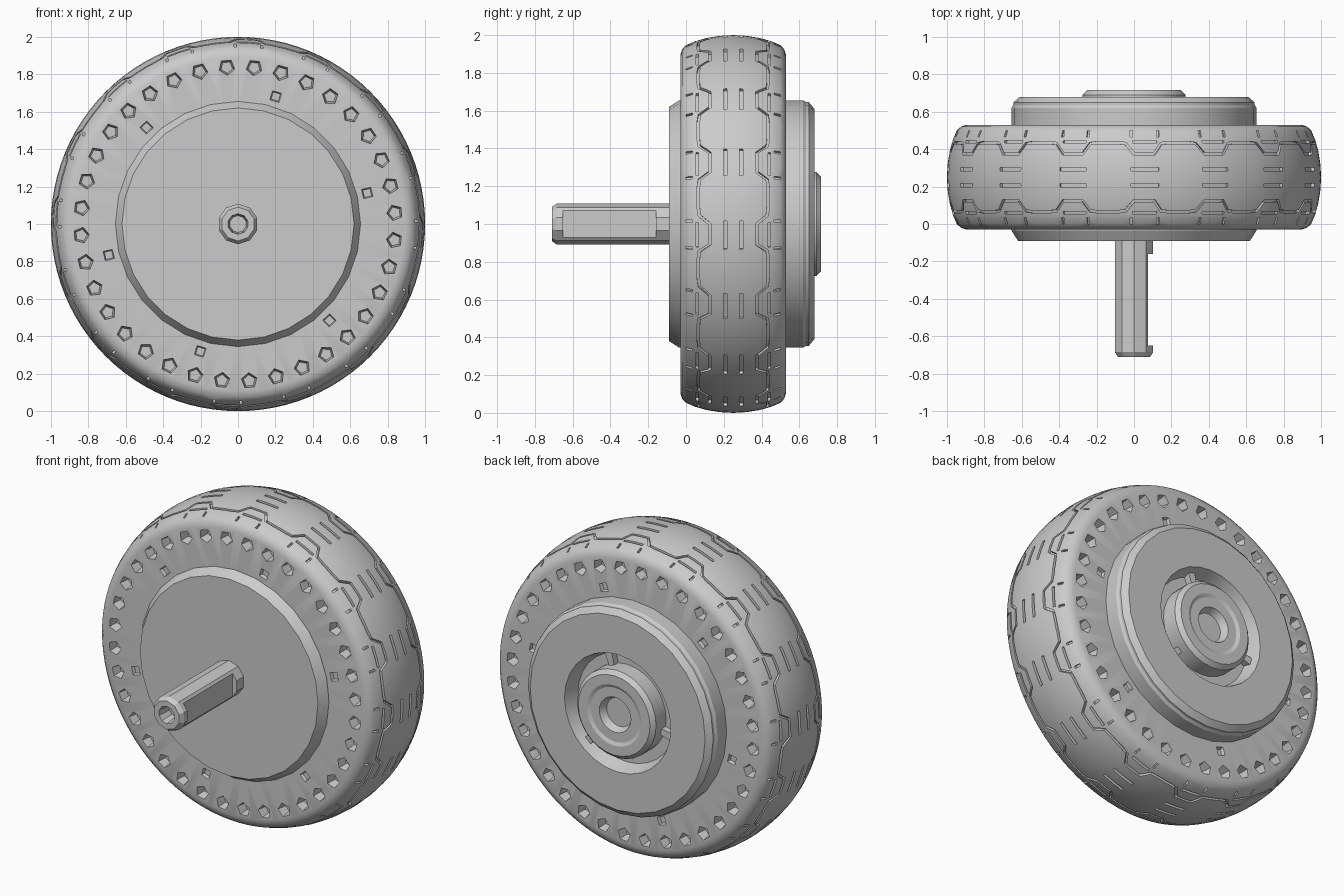
import bpy, bmesh, math
from mathutils import Vector

if "Cube" in bpy.data.objects:
    bpy.data.objects.remove(bpy.data.objects["Cube"])

MID_Y = 0.25
grey = bpy.data.materials.new("light grey")
grey.use_nodes = True
grey.diffuse_color = (0.6, 0.6, 0.6, 1)
grey.node_tree.nodes["Principled BSDF"].inputs["Base Color"].default_value = (0.6, 0.6, 0.6, 1)


def polar(r, angle, y):
    """Point around the wheel axis; angle 0 is up, growing towards +x."""
    return Vector((r * math.sin(angle), y, 1 + r * math.cos(angle)))


def finish(name, bm):
    bmesh.ops.recalc_face_normals(bm, faces=bm.faces)
    mesh = bpy.data.meshes.new(name)
    bm.to_mesh(mesh)
    bm.free()
    mesh.materials.append(grey)
    obj = bpy.data.objects.new(name, mesh)
    bpy.context.collection.objects.link(obj)
    return obj


def lathe(name, profile, sides, closed=False, turn=0.0):
    """Revolve (radius, y) points; open profiles get flat end caps."""
    bm = bmesh.new()
    rings = [[bm.verts.new(polar(r, turn + math.tau * i / sides, y)) for i in range(sides)]
             for r, y in profile]
    pairs = list(zip(rings, rings[1:]))
    if closed:
        pairs.append((rings[-1], rings[0]))
    else:
        bm.faces.new(rings[0])
        bm.faces.new(rings[-1])
    for a, b in pairs:
        for i in range(sides):
            j = (i + 1) % sides
            bm.faces.new((a[i], a[j], b[j], b[i]))
    return finish(name, bm)


def prism(bm, low, high):
    a, b = ([bm.verts.new(p) for p in loop] for loop in (low, high))
    bm.faces.new(a)
    bm.faces.new(b)
    for i in range(len(a)):
        j = (i + 1) % len(a)
        bm.faces.new((a[i], a[j], b[j], b[i]))


def cut(obj, cutter):
    cutter.hide_render = True
    cutter.hide_set(True)
    mod = obj.modifiers.new("cut", 'BOOLEAN')
    mod.object = cutter
    mod.solver = 'EXACT'
    bpy.context.view_layer.objects.active = obj
    bpy.ops.object.modifier_apply(modifier=mod.name)
    bpy.data.objects.remove(cutter)


def smooth(obj, degrees):
    bpy.ops.object.select_all(action='DESELECT')
    obj.select_set(True)
    bpy.context.view_layer.objects.active = obj
    bpy.ops.object.shade_smooth_by_angle(angle=math.radians(degrees))


# Tyre: half profile mirrored across its middle, as (radius, distance from middle)
half = [(0.63, 0.28), (0.895, 0.28), (0.925, 0.27), (0.947, 0.25),
        (0.968, 0.20), (0.985, 0.14), (0.996, 0.07)]
profile = [(r, MID_Y - d) for r, d in half] + [(1.0, MID_Y)]
profile += [(r, MID_Y + d) for r, d in reversed(half)]
tyre = lathe("tyre", profile, 96, closed=True)


def tread_radius(offset):
    d = abs(offset)
    pts = [(1.0, 0)] + half[::-1]
    for (r0, d0), (r1, d1) in zip(pts, pts[1:-1]):
        if d <= d1:
            return r0 + (r1 - r0) * (d - d0) / (d1 - d0)
    return 0.9


# Tread grooves
PERIODS = 16
STEP = math.tau / PERIODS
DEPTH = 0.018


def groove(bm, start, end, width):
    """Straight groove between two (angle, offset) points on the tread."""
    (a0, d0), (a1, d1) = start, end
    n = Vector((-(d1 - d0), a1 - a0)).normalized() * width / 2
    corners = [(a0 + n.x, d0 + n.y), (a1 + n.x, d1 + n.y),
               (a1 - n.x, d1 - n.y), (a0 - n.x, d0 - n.y)]
    prism(bm, [polar(tread_radius(d) - DEPTH, a, MID_Y + d) for a, d in corners],
          [polar(tread_radius(d) + 0.03, a, MID_Y + d) for a, d in corners])


def wave_groove(bm, side, width):
    """Closed zigzag channel running round the whole tread."""
    shape = [(0.0, 0.125), (0.14, 0.125), (0.28, 0.125), (0.38, 0.18),
             (0.5, 0.185), (0.62, 0.185), (0.76, 0.185), (0.88, 0.18)]
    path = [Vector(((k + u) * STEP, side * d)) for k in range(PERIODS) for u, d in shape]
    rings = []
    for i, p in enumerate(path):
        before, after = path[i - 1].copy(), path[(i + 1) % len(path)].copy()
        if i == 0:
            before.x -= math.tau
        if i == len(path) - 1:
            after.x += math.tau
        t = (after - before).normalized()
        n = Vector((-t.y, t.x)) * width / 2
        ring = []
        for q, lift in ((p + n, -DEPTH), (p - n, -DEPTH), (p - n, 0.03), (p + n, 0.03)):
            ring.append(bm.verts.new(polar(tread_radius(q.y) + lift, q.x, MID_Y + q.y)))
        rings.append(ring)
    for i, a in enumerate(rings):
        b = rings[(i + 1) % len(rings)]
        for j in range(4):
            k = (j + 1) % 4
            bm.faces.new((a[j], a[k], b[k], b[j]))


bm = bmesh.new()
for side in (-1, 1):
    wave_groove(bm, side, 0.014)
    for k in range(PERIODS):
        base = k * STEP
        # paired dashes between the blocks, then short shoulder slots
        groove(bm, (base - 0.04 * STEP, side * 0.042), (base + 0.34 * STEP, side * 0.042), 0.018)
        for u in (-0.04, 0.34):
            groove(bm, (base + u * STEP, side * 0.215), (base + u * STEP, side * 0.25), 0.014)
        groove(bm, (base - 0.02 * STEP, side * 0.19), (base + 0.32 * STEP, side * 0.19), 0.014)
cut(tyre, finish("tread_cutter", bm))

# Ring of five-sided pits and six small notches on both side walls
HOLES = 36
bm = bmesh.new()
for side in (-1, 1):
    wall = MID_Y + side * 0.28

    def pit(r, angle, sides, size, depth, taper):
        c = polar(r, angle, 0)
        loops = []
        for y, s in ((wall - side * depth, size * taper), (wall + side * 0.02, size * 1.1)):
            loops.append([c + Vector((s * math.sin(angle + math.tau * (i + 0.5) / sides), y,
                                      s * math.cos(angle + math.tau * (i + 0.5) / sides)))
                          for i in range(sides)])
        prism(bm, *loops)

    for k in range(HOLES):
        pit(0.84, math.radians(5.9) + math.tau * k / HOLES, 5, 0.043, 0.06, 0.75)
    for k in range(6):
        pit(0.71, math.radians(16.5) + math.tau * k / 6, 4, 0.04, 0.02, 0.7)
cut(tyre, finish("side_cutter", bm))
smooth(tyre, 32)

# Hub: chamfered front plate, stepped back cover with a ring channel and boss
hub = lathe("hub", [(0.62, -0.09), (0.655, -0.035), (0.655, 0.62), (0.645, 0.635),
                    (0.645, 0.65), (0.61, 0.68), (0.37, 0.68), (0.34, 0.59),
                    (0.275, 0.59), (0.275, 0.69), (0.25, 0.715), (0.19, 0.715),
                    (0.17, 0.705), (0.11, 0.705), (0.09, 0.66)], 28)
smooth(hub, 25)

# Nubs bridging the ring channel
bm = bmesh.new()
for k in range(3):
    a = math.radians(16.5) + math.tau * k / 3
    ends = [[polar(r, a + s, y) for s, y in ((-0.07, 0.58), (0.07, 0.58), (0.07, 0.63), (-0.07, 0.63))]
            for r in (0.26, 0.36)]
    prism(bm, *ends)
finish("channel_nubs", bm)

# Axle: round shaft with hollow tip and a flat milled along one side
axle = lathe("axle", [(0.108, -0.06), (0.108, -0.685), (0.09, -0.71),
                      (0.055, -0.71), (0.045, -0.62)], 10)
bm = bmesh.new()
prism(bm, [(0.075, y, z) for y, z in ((-0.65, 0.8), (-0.16, 0.8), (-0.16, 1.2), (-0.65, 1.2))],
      [(0.2, y, z) for y, z in ((-0.65, 0.8), (-0.16, 0.8), (-0.16, 1.2), (-0.65, 1.2))])
cut(axle, finish("flat_cutter", bm))
